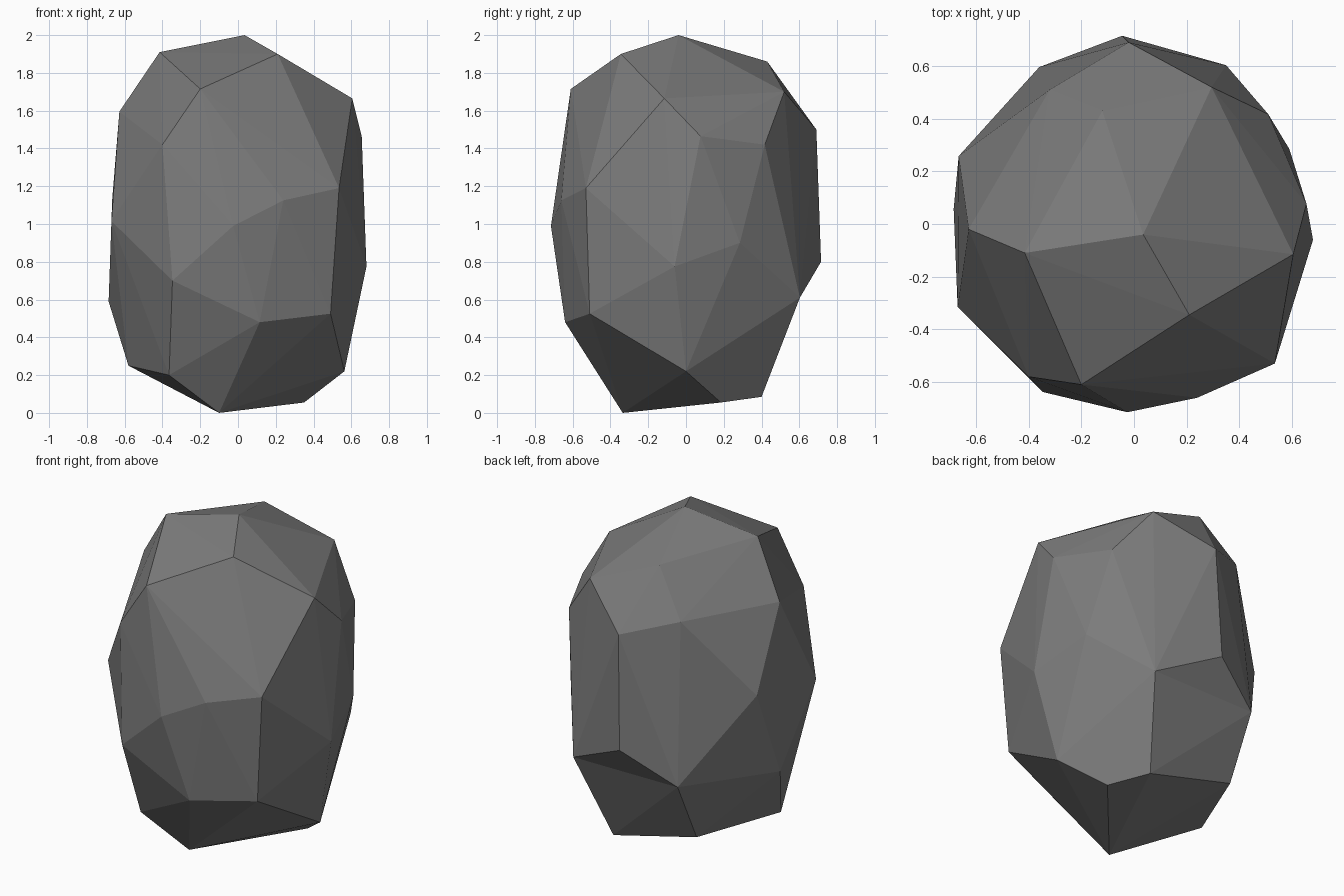
import bpy, bmesh
from mathutils import Vector

if "Cube" in bpy.data.objects:
    bpy.data.objects.remove(bpy.data.objects["Cube"])

# Key corners of the boulder, grouped in rough rings from base to crown
base = [(-.10, -.335, 0), (.35, .185, .055), (.217, .40, .085), (-.36, .41, .23),
        (-.58, -.10, .25), (-.365, -.43, .20), (.563, 0, .22)]
lower = [(.115, -.64, .48), (.49, -.51, .525), (.68, -.06, .775), (.59, .285, .90),
         (.35, .603, .61), (-.045, .715, .80), (-.36, .596, .61), (-.685, .057, .59),
         (-.347, -.638, .70)]
upper = [(-.025, -.715, .99), (.24, -.66, 1.125), (.535, -.53, 1.19), (.655, .077, 1.465),
         (.51, .417, 1.42), (-.02, .69, 1.50), (-.666, .258, 1.13), (-.67, -.315, 1.015),
         (-.40, -.58, 1.42)]
crown = [(-.20, -.61, 1.715), (.605, -.115, 1.665), (.295, .52, 1.70), (-.32, .51, 1.59),
         (-.628, -.02, 1.595), (-.415, -.11, 1.91), (.21, -.345, 1.90), (-.12, .43, 1.86),
         (.035, -.04, 2.0)]

# Wrap the corners in a faceted skin
bm = bmesh.new()
for p in base + lower + upper + crown:
    bm.verts.new(p)
hull = bmesh.ops.convex_hull(bm, input=bm.verts[:])
bmesh.ops.delete(bm, geom=[v for v in bm.verts if not v.link_faces], context='VERTS')

# Chipped hollow low on the back: turn the ridge there into a crease
a, b = Vector(lower[5]), Vector(base[2])
ridge = [e for e in bm.edges
         if {min((a, b), key=lambda q: (v.co - q).length).z for v in e.verts} == {a.z, b.z}
         and all(min((v.co - a).length, (v.co - b).length) < .01 for v in e.verts)]
if ridge:
    bmesh.ops.rotate_edges(bm, edges=ridge, use_ccw=False)
bmesh.ops.recalc_face_normals(bm, faces=bm.faces[:])

mesh = bpy.data.meshes.new("boulder")
bm.to_mesh(mesh)
bm.free()
boulder = bpy.data.objects.new("boulder", mesh)
bpy.context.collection.objects.link(boulder)

# Plain grey stone
stone = bpy.data.materials.new("grey stone")
stone.diffuse_color = (.2, .2, .2, 1)
stone.use_nodes = True
stone.node_tree.nodes["Principled BSDF"].inputs["Base Color"].default_value = stone.diffuse_color
mesh.materials.append(stone)
